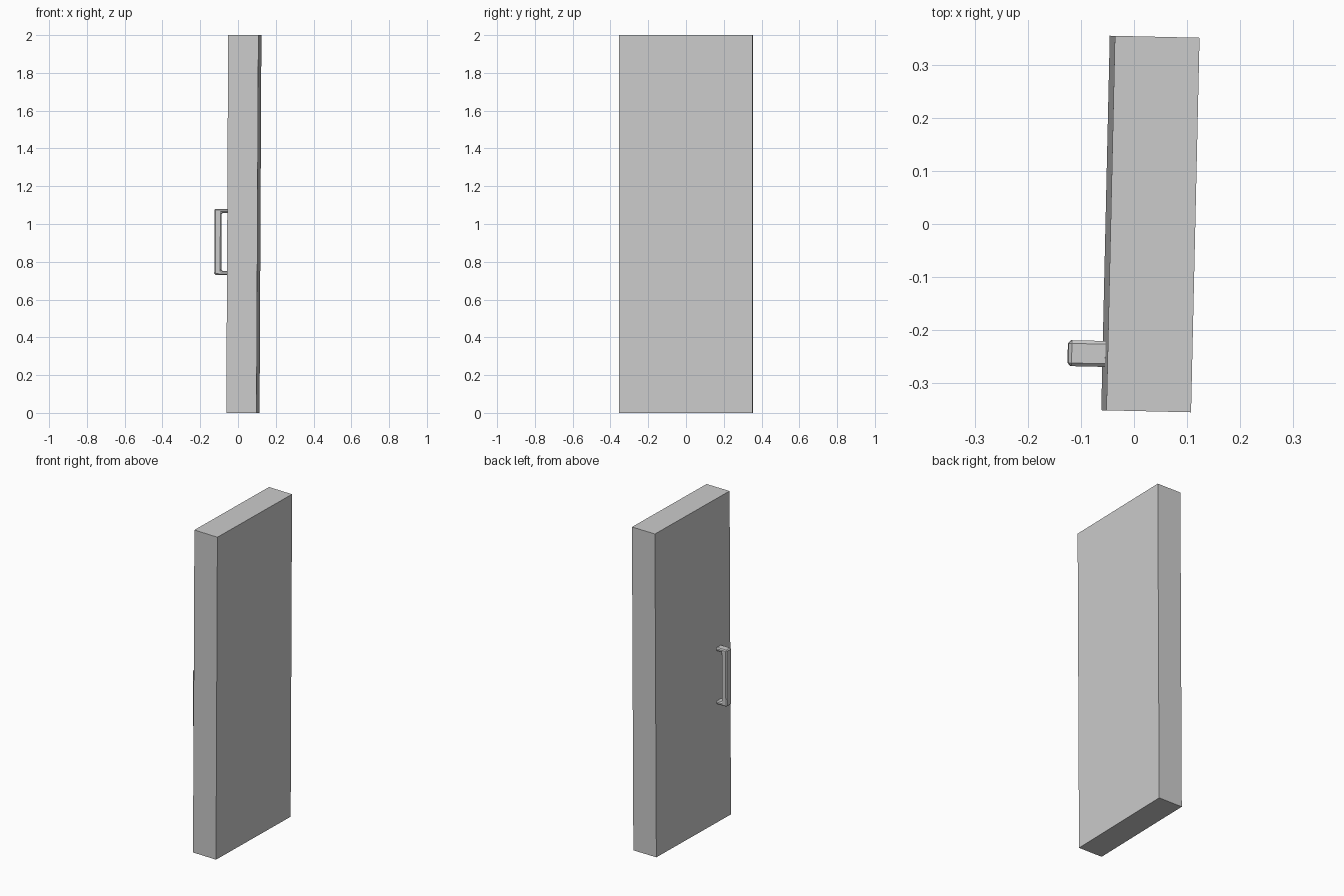
import bpy, bmesh, math
from mathutils import Matrix, Vector

cube = bpy.data.objects.get("Cube")
if cube:
    bpy.data.objects.remove(cube, do_unlink=True)

grey = bpy.data.materials.new("plain_grey")
grey.use_nodes = True
colour = (0.6, 0.6, 0.6, 1)
grey.diffuse_color = colour
grey.node_tree.nodes["Principled BSDF"].inputs["Base Color"].default_value = colour

# The door leans and turns very slightly
PLACE = (Matrix.Translation((0.031, 0, 1.0))
         @ Matrix.Rotation(math.radians(-1.3), 4, 'Z')
         @ Matrix.Rotation(math.radians(0.28), 4, 'Y')
         @ Matrix.Translation((0, 0, -1.0)))


def extrude_profile(name, profile, y0, y1, bevel=0):
    """Extrude an x-z outline along y, with optional chamfered edges."""
    bm = bmesh.new()
    face = bm.faces.new([bm.verts.new((x, y0, z)) for x, z in profile])
    out = bmesh.ops.extrude_face_region(bm, geom=[face])
    verts = [g for g in out["geom"] if isinstance(g, bmesh.types.BMVert)]
    bmesh.ops.translate(bm, verts=verts, vec=Vector((0, y1 - y0, 0)))
    bmesh.ops.recalc_face_normals(bm, faces=bm.faces[:])
    if bevel:
        bmesh.ops.bevel(bm, geom=bm.edges[:], offset=bevel, segments=1,
                        affect='EDGES', clamp_overlap=True)
    bmesh.ops.transform(bm, matrix=PLACE, verts=bm.verts[:])
    mesh = bpy.data.meshes.new(name)
    bm.to_mesh(mesh)
    bm.free()
    mesh.materials.append(grey)
    obj = bpy.data.objects.new(name, mesh)
    bpy.context.collection.objects.link(obj)
    return obj


# Door slab
W = 0.08
extrude_profile("door_panel", [(-W, 0), (W, 0), (W, 2), (-W, 2)], -0.354, 0.354)

# Pull handle: chamfered bracket whose two feet sink into the slab
OUT, IN, FOOT = -0.1495, -0.1125, -0.065
LOW, HIGH, LEG = 0.73, 1.08, 0.021
extrude_profile("pull_handle", [
    (OUT, LOW), (FOOT, LOW), (FOOT, LOW + LEG), (IN, LOW + LEG),
    (IN, HIGH - LEG), (FOOT, HIGH - LEG), (FOOT, HIGH), (OUT, HIGH),
], -0.272, -0.223, bevel=0.006)
